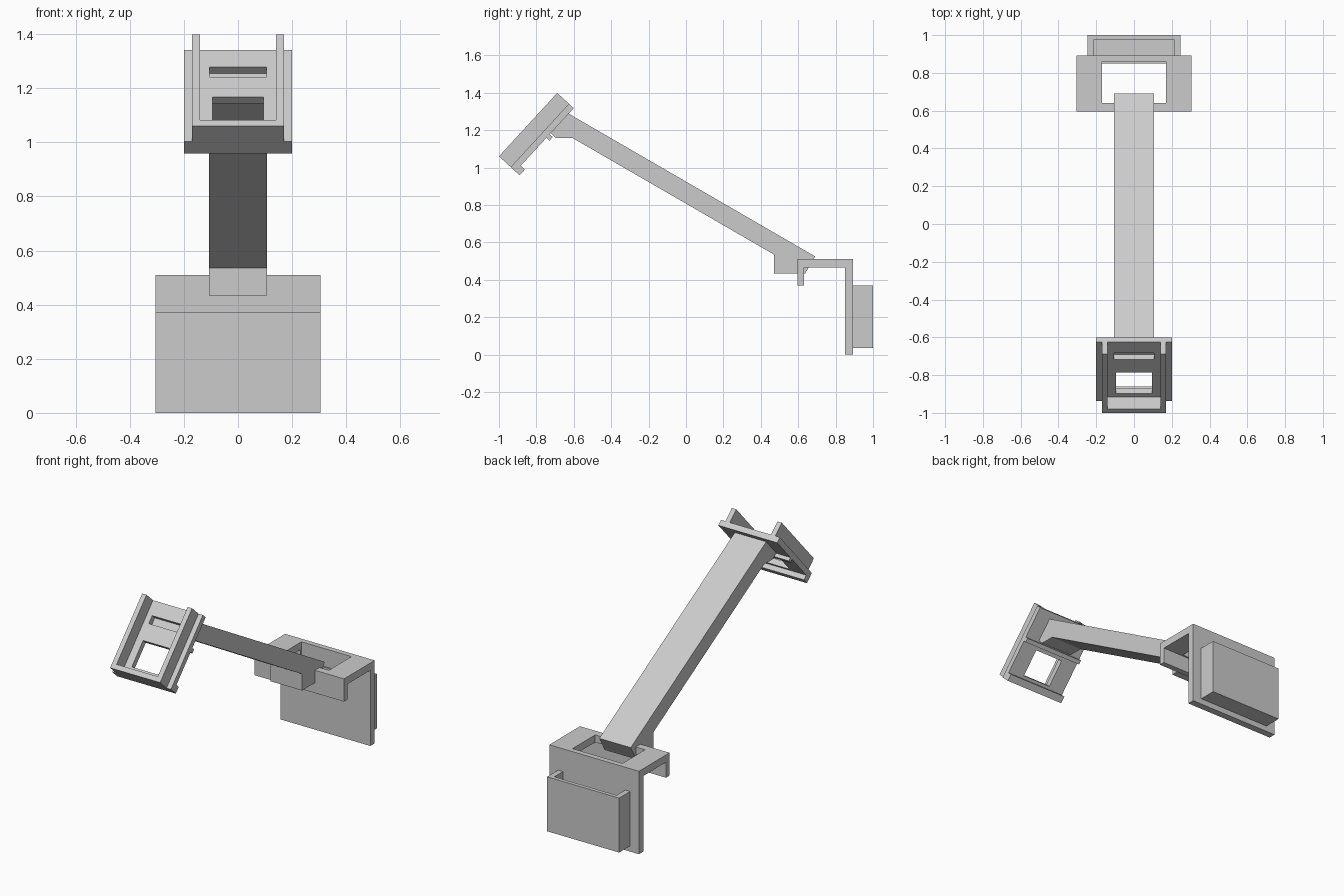
import bpy
import bmesh
from mathutils import Vector

default = bpy.data.objects.get("Cube")
if default:
    bpy.data.objects.remove(default, do_unlink=True)

grey = bpy.data.materials.new("plain_grey")
grey.use_nodes = True
colour = (0.6, 0.6, 0.6, 1)
grey.diffuse_color = colour
grey.node_tree.nodes["Principled BSDF"].inputs["Base Color"].default_value = colour


def prism(name, profile, x0, x1):
    """Extrude a side profile of (y, z) points from x0 to x1."""
    bm = bmesh.new()
    face = bm.faces.new([bm.verts.new((x0, y, z)) for y, z in profile])
    out = bmesh.ops.extrude_face_region(bm, geom=[face])
    moved = [v for v in out["geom"] if isinstance(v, bmesh.types.BMVert)]
    bmesh.ops.translate(bm, verts=moved, vec=(x1 - x0, 0, 0))
    bmesh.ops.recalc_face_normals(bm, faces=bm.faces)
    mesh = bpy.data.meshes.new(name)
    bm.to_mesh(mesh)
    bm.free()
    mesh.materials.append(grey)
    obj = bpy.data.objects.new(name, mesh)
    bpy.context.collection.objects.link(obj)
    return obj


def block(name, half_width, y0, y1, z0, z1):
    return prism(name, [(y0, z0), (y1, z0), (y1, z1), (y0, z1)],
                 -half_width, half_width)


def cut(target, cutter):
    """Subtract the cutter from the target, then discard the cutter."""
    mod = target.modifiers.new("cut", "BOOLEAN")
    mod.operation = "DIFFERENCE"
    mod.solver = "EXACT"
    mod.object = cutter
    bpy.context.view_layer.update()
    graph = bpy.context.evaluated_depsgraph_get()
    mesh = bpy.data.meshes.new_from_object(target.evaluated_get(graph))
    target.modifiers.clear()
    target.data = mesh
    bpy.data.objects.remove(cutter, do_unlink=True)


# Tilted frame of the holder: u runs up its face, n runs through to its back
origin = Vector((-1.0, 1.06))
up = Vector((0.677, 0.736)).normalized()
back = Vector((up.y, -up.x))


def tilt(u, n):
    return tuple(origin + up * u + back * n)


def slab(name, u0, u1, n0, n1, x0, x1):
    return prism(name, [tilt(u0, n0), tilt(u1, n0), tilt(u1, n1), tilt(u0, n1)], x0, x1)


# Holder: back plate with a window and a slot
plate = slab("holder_plate", 0, 0.46, 0.085, 0.12, -0.2, 0.2)
cut(plate, slab("window_cutter", 0.06, 0.223, 0.05, 0.15, -0.095, 0.095))
cut(plate, slab("slot_cutter", 0.325, 0.374, 0.05, 0.15, -0.105, 0.105))

# Holder: side rails, bottom ledge and the two ribs behind
for side, x in (("right", -0.17), ("left", 0.14)):
    slab(side + "_rail", 0, 0.46, 0, 0.085, x, x + 0.03)
slab("holder_ledge", 0, 0.03, 0, 0.085, -0.14, 0.14)
slab("lower_rib", 0, 0.042, 0.12, 0.15, -0.2, 0.2)
slab("middle_rib", 0.245, 0.27, 0.12, 0.142, -0.2, 0.2)

# Arm with its foot
prism("arm", [tilt(0.42, 0.12), tilt(0.28, 0.12), (-0.695, 1.157), (-0.605, 1.157),
              (0.47, 0.535), (0.47, 0.433), (0.637, 0.433), (0.69, 0.525)],
      -0.107, 0.107)

# Hook bracket: front lip, top with an opening, long back plate
bracket = prism("hook_bracket", [(0.595, 0.37), (0.63, 0.37), (0.63, 0.465), (0.85, 0.465),
                                 (0.85, 0), (0.893, 0), (0.893, 0.51), (0.595, 0.51)],
                -0.305, 0.305)
cut(bracket, block("opening_cutter", 0.17, 0.64, 0.86, 0.4, 0.6))

# Pocket on the back plate, open at the top
pocket = block("back_pocket", 0.245, 0.893, 1.0, 0.035, 0.37)
cut(pocket, block("pocket_cutter", 0.212, 0.85, 0.977, 0.07, 0.5))
